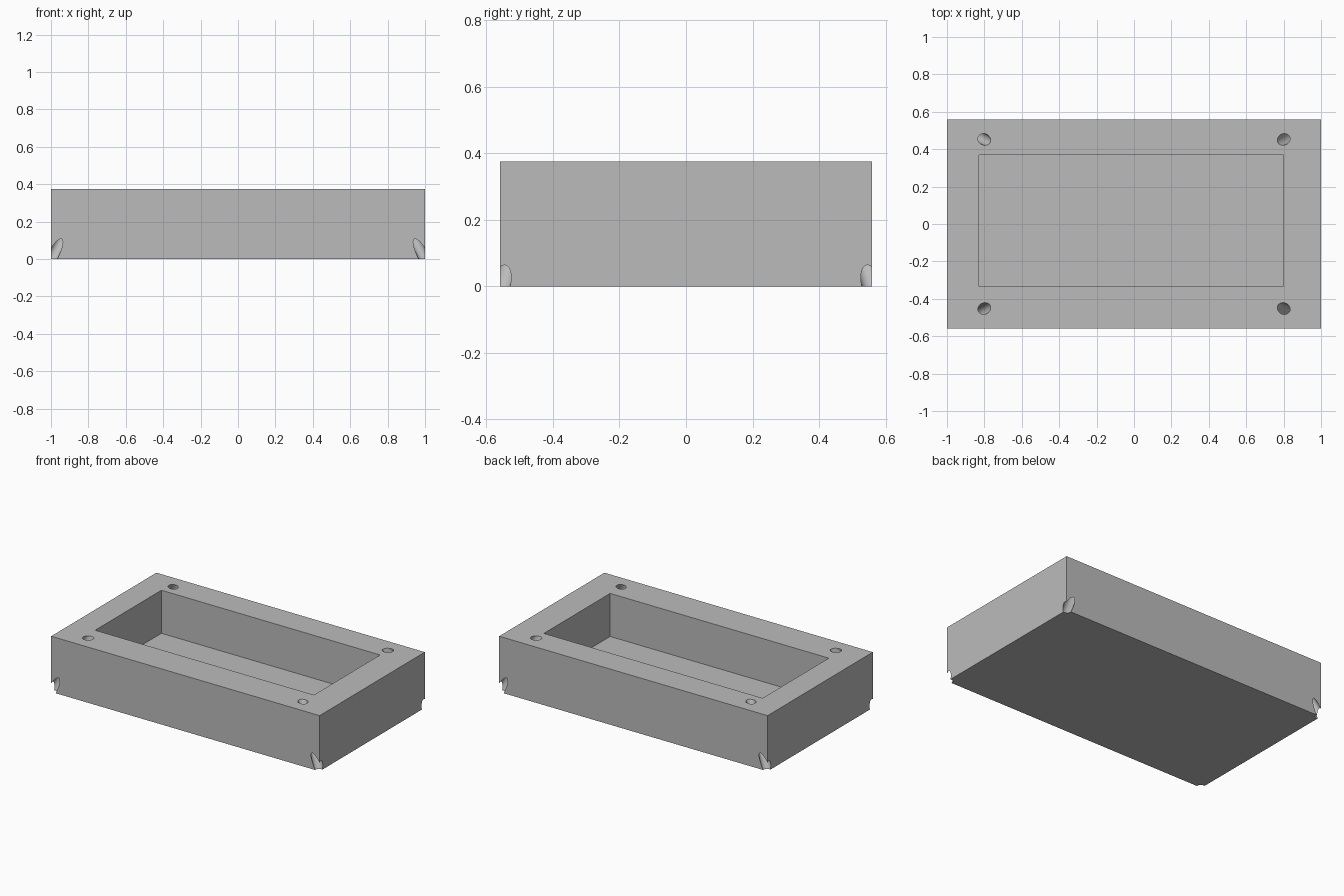
import bpy
import math
from mathutils import Vector

if "Cube" in bpy.data.objects:
    bpy.data.objects.remove(bpy.data.objects["Cube"], do_unlink=True)

LENGTH, WIDTH, HEIGHT = 2.0, 1.12, 0.375

grey = bpy.data.materials.new("plain grey")
grey.use_nodes = True
colour = (0.5, 0.5, 0.5, 1)
grey.diffuse_color = colour
grey.node_tree.nodes["Principled BSDF"].inputs["Base Color"].default_value = colour


def box(name, low, high):
    low, high = Vector(low), Vector(high)
    bpy.ops.mesh.primitive_cube_add(size=1, location=(low + high) / 2)
    obj = bpy.context.object
    obj.name = name
    obj.scale = high - low
    bpy.ops.object.transform_apply(location=True, rotation=True, scale=True)
    obj.data.materials.append(grey)
    return obj


def rod(name, start, end, radius):
    start, end = Vector(start), Vector(end)
    axis = end - start
    bpy.ops.mesh.primitive_cylinder_add(
        vertices=48, radius=radius, depth=axis.length * 1.6,
        location=(start + end) / 2,
        rotation=axis.to_track_quat("Z", "Y").to_euler())
    obj = bpy.context.object
    obj.name = name
    obj.data.materials.append(grey)
    return obj


def cut(target, cutter):
    mod = target.modifiers.new(cutter.name, "BOOLEAN")
    mod.operation = "DIFFERENCE"
    mod.solver = "EXACT"
    mod.object = cutter
    cutter.hide_render = True
    bpy.context.view_layer.objects.active = target
    bpy.ops.object.modifier_apply(modifier=mod.name)
    bpy.data.objects.remove(cutter, do_unlink=True)


# Solid block
tray = box("tray_block", (-LENGTH / 2, -WIDTH / 2, 0), (LENGTH / 2, WIDTH / 2, HEIGHT))

# Slightly off-centre open pocket
cut(tray, box("pocket_cutter", (-0.83, -0.335, 0.085), (0.80, 0.37, HEIGHT + 0.1)))

# Slanted holes running from the rim out through the bottom corners
for sx in (-1, 1):
    for sy in (-1, 1):
        cut(tray, rod("hole_cutter", (sx * 0.80, sy * 0.452, HEIGHT),
                      (sx * LENGTH / 2, sy * WIDTH / 2, 0), 0.03))

# Smooth hole walls, crisp edges elsewhere
bpy.ops.object.select_all(action="DESELECT")
tray.select_set(True)
bpy.context.view_layer.objects.active = tray
bpy.ops.object.shade_smooth_by_angle(angle=math.radians(30))
